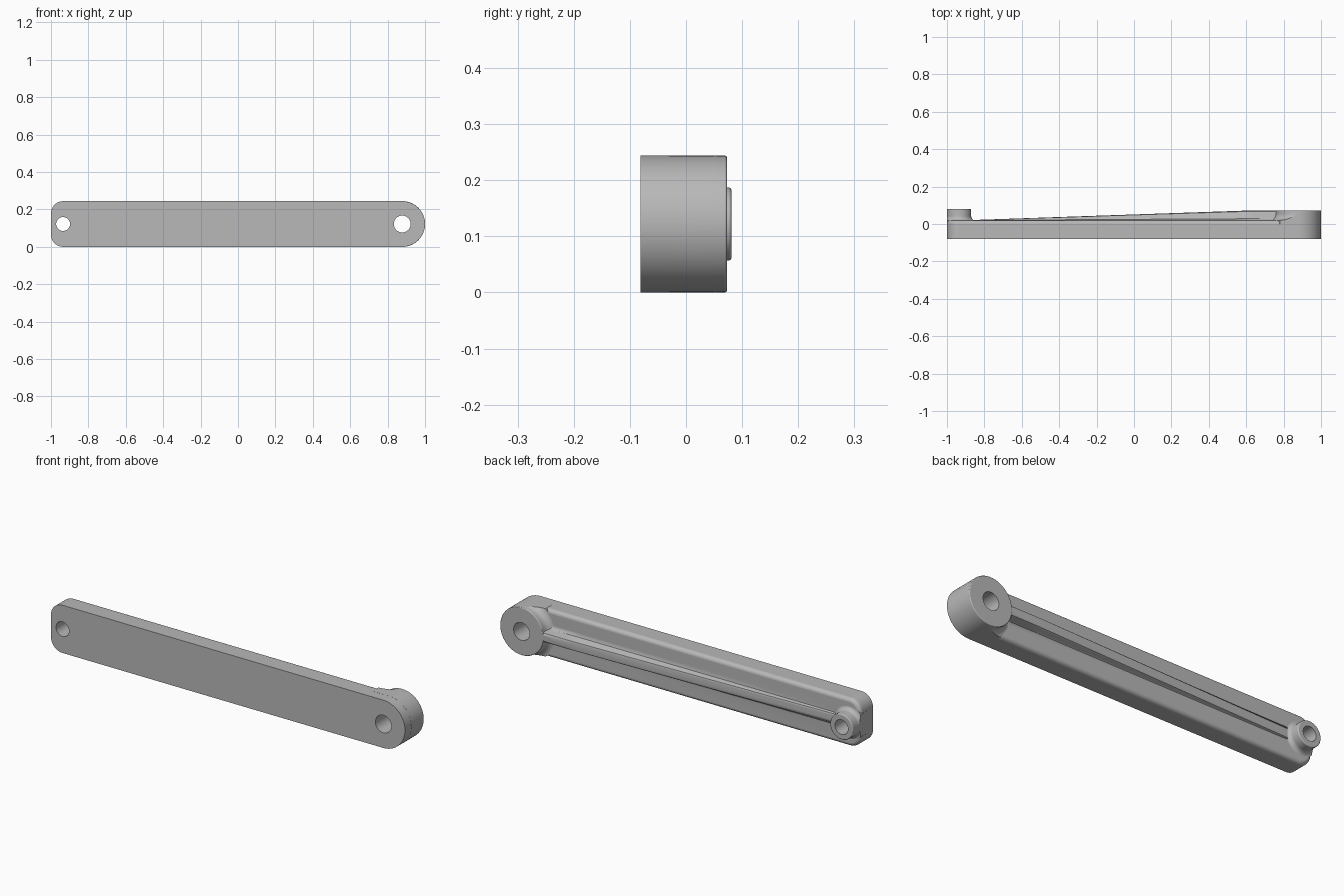
import bpy, bmesh
from math import sin, cos, pi, radians

cube = bpy.data.objects.get("Cube")
if cube:
    bpy.data.objects.remove(cube, do_unlink=True)

MID = 0.122          # height of the arm's centre line
PIVOT_X, PIN_X = 0.878, -0.935
FRONT, FACE = -0.081, 0.02   # front face and back face of the plate

steel = bpy.data.materials.new("light_grey_metal")
steel.use_nodes = True
GREY = (0.48, 0.48, 0.48, 1)
steel.diffuse_color = GREY
steel.node_tree.nodes["Principled BSDF"].inputs["Base Color"].default_value = GREY


def loft(name, rings):
    """Closed solid skinned through equal-length rings of points."""
    bm = bmesh.new()
    loops = [[bm.verts.new(p) for p in ring] for ring in rings]
    for a, b in zip(loops, loops[1:]):
        for i in range(len(a)):
            j = (i + 1) % len(a)
            bm.faces.new((a[i], a[j], b[j], b[i]))
    bm.faces.new(loops[0])
    bm.faces.new(loops[-1])
    bmesh.ops.recalc_face_normals(bm, faces=bm.faces)
    mesh = bpy.data.meshes.new(name)
    bm.to_mesh(mesh)
    bm.free()
    mesh.materials.append(steel)
    obj = bpy.data.objects.new(name, mesh)
    bpy.context.collection.objects.link(obj)
    return obj


def arc(cx, cz, r, start, end, n, y):
    steps = [radians(start + (end - start) * i / n) for i in range(n + 1)]
    return [(cx + r * cos(t), y, cz + r * sin(t)) for t in steps]


def outline(inset, y):
    """Arm outline: one full round end, one end with two rounded corners."""
    r = 0.065
    return (arc(PIVOT_X, MID, MID - inset, -90, 90, 40, y)
            + arc(PIN_X, 2 * MID - r, r - inset, 90, 180, 12, y)
            + arc(PIN_X, r, r - inset, 180, 270, 12, y))


def lathe(name, cx, profile, n=64):
    return loft(name, [arc(cx, MID, r, 0, 360 - 360 / n, n - 1, y) for r, y in profile])


def boss(name, cx, r, top, fillet, edge):
    """Round boss with a filleted foot and a softened rim."""
    quarter = [i * pi / 12 for i in range(7)]
    foot = [(r + fillet * (1 - sin(t)), FACE - 0.0005 + fillet * (1 - cos(t))) for t in quarter]
    rim = [(r - edge * (1 - cos(t)), top - edge * (1 - sin(t))) for t in quarter]
    return lathe(name, cx, [(r + fillet, -0.03)] + foot + rim)


def combine(body, other, operation):
    mod = body.modifiers.new("join", 'BOOLEAN')
    mod.operation, mod.solver, mod.object = operation, 'EXACT', other
    bpy.context.view_layer.objects.active = body
    bpy.ops.object.modifier_apply(modifier=mod.name)
    bpy.data.objects.remove(other, do_unlink=True)


# Plate with a rounded back edge
R = 0.02
edge = [(R * (1 - cos(t)), FACE - R * (1 - sin(t))) for t in (i * pi / 12 for i in range(7))]
arm = loft("link_arm", [outline(d, y) for d, y in [(0, FRONT)] + edge])

# Tapered stiffening rib with soft feet
W, F, B = 0.026, 0.024, 0.012
half = [(W + F, 0), (W + F * 0.5, 0.06), (W + F * 0.2, 0.17), (W + F * 0.05, 0.38),
        (W, 0.7), (W - B * 0.3, 0.91), (W - B, 1)]


def rib_section(x, h):
    side = [(W + F, -0.03)] + [(w, FACE - 0.0005 + h * t) for w, t in half]
    return [(x, y, MID + w) for w, y in side] + [(x, y, MID - w) for w, y in reversed(side)]


rib = loft("rib", [rib_section(x, h) for x, h in
                   ((-0.91, 0.001), (-0.86, 0.002), (0.58, 0.0515), (0.64, 0.0525), (0.85, 0.0525))])

# Bosses at both ends, fused and trimmed to the outline
combine(arm, rib, 'UNION')
combine(arm, boss("pivot_boss", PIVOT_X, 0.1219, 0.073, 0.035, 0.004), 'UNION')
combine(arm, boss("pin_boss", PIN_X, 0.0648, 0.081, 0.022, 0.005), 'UNION')
combine(arm, loft("trim", [outline(-0.0003, -0.2), outline(-0.0003, 0.2)]), 'INTERSECT')

# Through holes
for x, r in ((PIVOT_X, 0.045), (PIN_X, 0.037)):
    combine(arm, lathe("hole", x, [(r, -0.3), (r, 0.3)], 48), 'DIFFERENCE')

# Smooth fillets, flat faces kept flat
bpy.ops.object.select_all(action='DESELECT')
arm.select_set(True)
bpy.context.view_layer.objects.active = arm
bpy.ops.object.shade_smooth_by_angle(angle=radians(30))
weighted = arm.modifiers.new("even_shading", 'WEIGHTED_NORMAL')
weighted.keep_sharp = True
